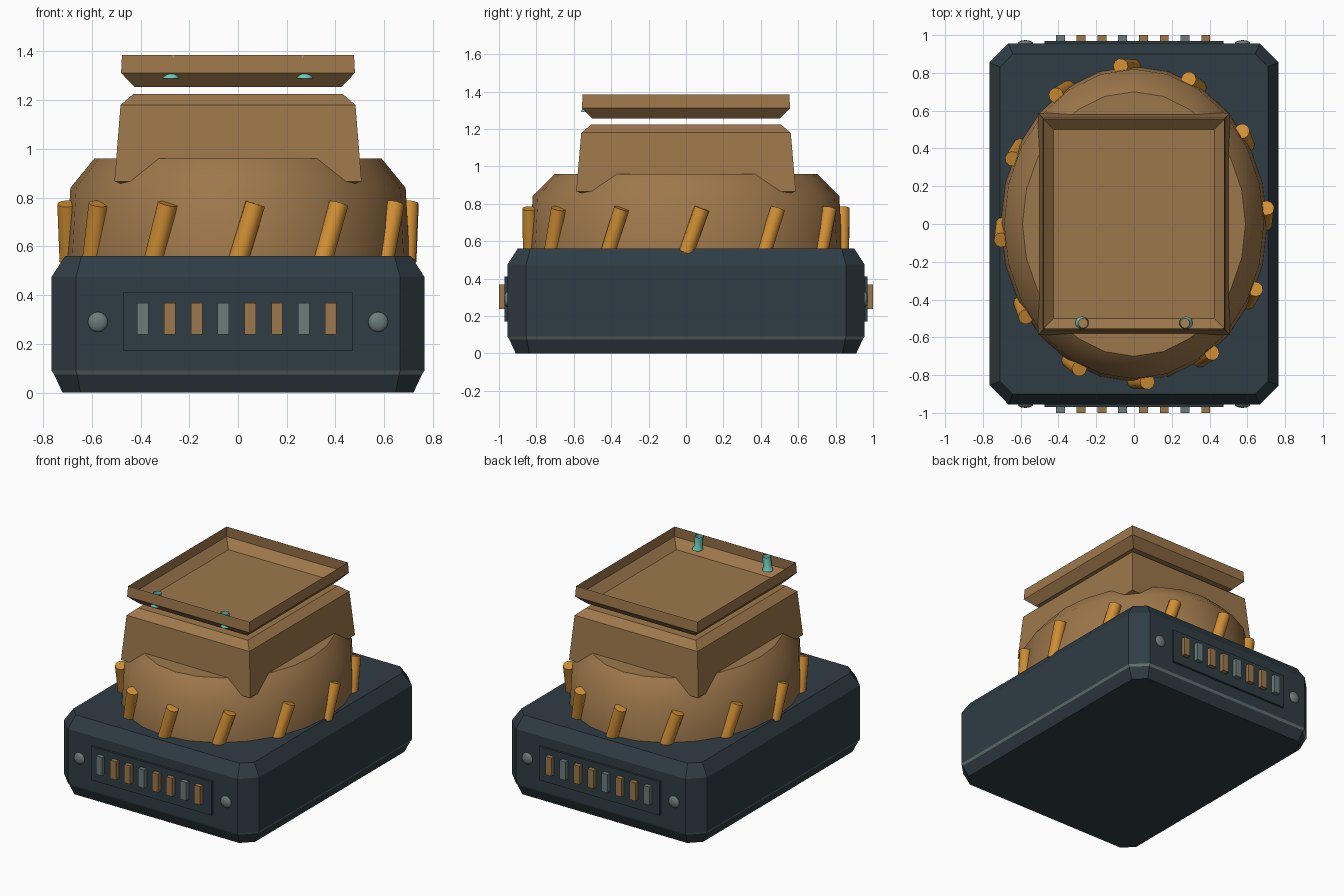
import bpy, bmesh, math
from mathutils import Vector

cube = bpy.data.objects.get("Cube")
if cube:
    bpy.data.objects.remove(cube, do_unlink=True)


def material(name, rgb):
    mat = bpy.data.materials.new(name)
    mat.use_nodes = True
    mat.diffuse_color = (*rgb, 1)
    mat.node_tree.nodes["Principled BSDF"].inputs["Base Color"].default_value = (*rgb, 1)
    return mat


navy = material("dark navy", (0.028, 0.046, 0.058))
brown = material("tan brown", (0.34, 0.185, 0.07))
orange = material("amber", (0.65, 0.28, 0.035))
grey = material("steel grey", (0.15, 0.2, 0.2))
teal = material("teal", (0.15, 0.6, 0.5))


def finish(name, bm, mats, smooth=None):
    mesh = bpy.data.meshes.new(name)
    bm.to_mesh(mesh)
    bm.free()
    for mat in mats:
        mesh.materials.append(mat)
    obj = bpy.data.objects.new(name, mesh)
    bpy.context.collection.objects.link(obj)
    if smooth:
        bpy.ops.object.select_all(action='DESELECT')
        obj.select_set(True)
        bpy.context.view_layer.objects.active = obj
        bpy.ops.object.shade_smooth_by_angle(angle=math.radians(smooth))
    return obj


def loft(name, rings, mats, bottom=True, top=True, smooth=None, paint=None):
    """Skin a stack of equal-sized rings, listed from the bottom up."""
    bm = bmesh.new()
    loops = [[bm.verts.new(p) for p in ring] for ring in rings]
    n = len(loops[0])
    for level, (a, b) in enumerate(zip(loops, loops[1:])):
        for i in range(n):
            j = (i + 1) % n
            face = bm.faces.new((a[i], a[j], b[j], b[i]))
            if paint:
                face.material_index = paint(level)
    if bottom:
        bm.faces.new(loops[0][::-1])
    if top:
        bm.faces.new(loops[-1])
    return finish(name, bm, mats, smooth)


def rectangle(x, y, z):
    return [(-x, -y, z), (x, -y, z), (x, y, z), (-x, y, z)]


def octagon(x, y, z, inset, cut=0.1):
    """Rectangle with cut corners, offset evenly inwards."""
    x, y = x - inset, y - inset
    c = cut - inset * (2 - math.sqrt(2))
    return [(-x + c, -y, z), (x - c, -y, z), (x, -y + c, z), (x, y - c, z),
            (x - c, y, z), (-x + c, y, z), (-x, y - c, z), (-x, -y + c, z)]


def ellipse(rx, ry, z, n=24, cx=0, cy=0):
    turns = [math.tau * i / n for i in range(n)]
    return [(cx + rx * math.cos(t), cy + ry * math.sin(t), z) for t in turns]


def box(name, centre, size, mat):
    bm = bmesh.new()
    bmesh.ops.create_cube(bm, size=1)
    bmesh.ops.scale(bm, vec=size, verts=bm.verts)
    bmesh.ops.translate(bm, vec=centre, verts=bm.verts)
    return finish(name, bm, [mat])


# Base block with a thin grey trim band
loft("base", [octagon(0.765, 0.955, z, d) for z, d in
              ((0, 0.045), (0.075, 0.01), (0.09, 0), (0.475, 0), (0.56, 0.055))],
     [navy, grey], paint=lambda level: int(level == 1))

# Oval drum
loft("drum", [ellipse(rx, ry, z) for rx, ry, z in
              ((0.705, 0.835, 0.54), (0.688, 0.82, 0.84), (0.59, 0.70, 0.96))],
     [brown], smooth=43)

# Tapered housing that sinks into the drum
loft("housing", [rectangle(x, y, z) for x, y, z in
                 ((0.46, 0.54, 0.85), (0.507, 0.587, 0.867), (0.482, 0.56, 1.18), (0.43, 0.505, 1.225))],
     [brown])

# Open tray floating above the housing
loft("tray", [rectangle(x, y, z) for x, y, z in
              ((0.425, 0.50, 1.255), (0.48, 0.557, 1.312), (0.476, 0.552, 1.385))],
     [brown], top=False)

# Small flared tubes on the front edge of the tray
for side in (-1, 1):
    loft("tray_tube", [ellipse(r, r, z, 12, side * x, -0.525) for r, x, z in
                       ((0.036, 0.275, 1.29), (0.033, 0.274, 1.30),
                        (0.027, 0.272, 1.312), (0.028, 0.265, 1.385))],
         [teal], bottom=False, top=False, smooth=40)

# Leaning posts around the drum
for i in range(12):
    t = math.tau * i / 12
    lean = t + math.radians(5.8)
    foot = Vector((0.692 * math.cos(t), 0.832 * math.sin(t), 0.54))
    head = Vector((0.705 * math.cos(lean), 0.84 * math.sin(lean), 0.775))
    axis = head - foot
    bm = bmesh.new()
    bmesh.ops.create_cone(bm, cap_ends=True, segments=10, radius1=0.041,
                          radius2=0.041, depth=axis.length)
    bmesh.ops.rotate(bm, verts=bm.verts,
                     matrix=axis.to_track_quat('Z', 'Y').to_matrix())
    bmesh.ops.translate(bm, vec=(foot + head) / 2, verts=bm.verts)
    finish("post", bm, [orange], smooth=40)

# Panels, bars and rivets on the front and back
for end in (-1, 1):
    box("panel", (0, end * 0.955, 0.29), (0.945, 0.03, 0.24), navy)
    for i in range(8):
        mat = grey if i % 3 == 0 else brown
        box("panel_bar", (-0.39 + 0.11 * i, end * 0.975, 0.303), (0.047, 0.05, 0.13), mat)
    for side in (-1, 1):
        bm = bmesh.new()
        bmesh.ops.create_uvsphere(bm, u_segments=16, v_segments=8, radius=0.041)
        bmesh.ops.scale(bm, vec=(1, 0.45, 1), verts=bm.verts)
        bmesh.ops.translate(bm, vec=(side * 0.575, end * 0.955, 0.29), verts=bm.verts)
        finish("rivet", bm, [grey], smooth=60)
